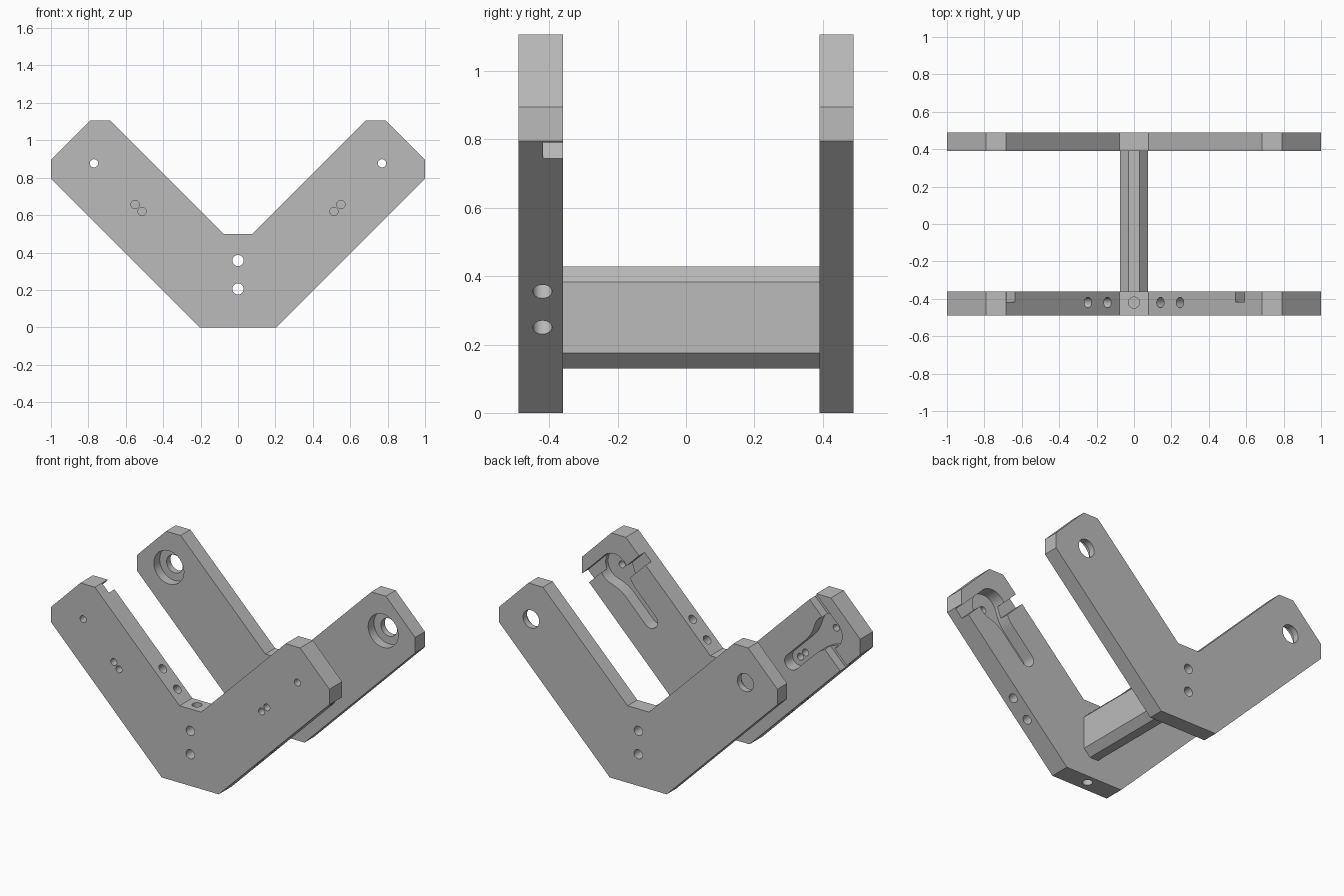
import bpy, bmesh, math
from mathutils import Vector, Matrix

if "Cube" in bpy.data.objects:
    bpy.data.objects.remove(bpy.data.objects["Cube"], do_unlink=True)

grey = bpy.data.materials.new("plain_grey")
grey.use_nodes = True
grey.diffuse_color = (0.5, 0.5, 0.5, 1)
grey.node_tree.nodes["Principled BSDF"].inputs["Base Color"].default_value = (0.5, 0.5, 0.5, 1)


def to_object(name, bm):
    bmesh.ops.recalc_face_normals(bm, faces=bm.faces)
    mesh = bpy.data.meshes.new(name)
    bm.to_mesh(mesh)
    bm.free()
    mesh.materials.append(grey)
    obj = bpy.data.objects.new(name, mesh)
    bpy.context.scene.collection.objects.link(obj)
    return obj


def prism(name, outline, y0, y1):
    """Extrude an x-z outline from y0 to y1."""
    bm = bmesh.new()
    face = bm.faces.new([bm.verts.new((x, y0, z)) for x, z in outline])
    ext = bmesh.ops.extrude_face_region(bm, geom=[face])
    verts = [v for v in ext["geom"] if isinstance(v, bmesh.types.BMVert)]
    bmesh.ops.translate(bm, verts=verts, vec=(0, y1 - y0, 0))
    return to_object(name, bm)


def rod(start, end, radius):
    """Cylinder between two points, used as a drill."""
    a, b = Vector(start), Vector(end)
    turn = (b - a).to_track_quat('Z', 'Y').to_matrix().to_4x4()
    bm = bmesh.new()
    bmesh.ops.create_cone(bm, cap_ends=True, segments=32, radius1=radius, radius2=radius,
                          depth=(b - a).length, matrix=Matrix.Translation((a + b) / 2) @ turn)
    return to_object("drill", bm)


def cut(obj, cutters):
    """Subtract every cutter, then remove it."""
    bpy.context.view_layer.objects.active = obj
    for c in cutters:
        c.hide_render = True
        mod = obj.modifiers.new("cut", 'BOOLEAN')
        mod.operation, mod.solver, mod.object = 'DIFFERENCE', 'EXACT', c
        bpy.ops.object.modifier_apply(modifier=mod.name)
        bpy.data.objects.remove(c, do_unlink=True)


def smooth(obj):
    bpy.ops.object.select_all(action='DESELECT')
    obj.select_set(True)
    bpy.context.view_layer.objects.active = obj
    bpy.ops.object.shade_smooth_by_angle(angle=math.radians(30))


# Main dimensions
FRONT, FRONT_IN, BACK_IN, BACK = -0.49, -0.36, 0.39, 0.49
MID = -0.42
PIVOT = (0.77, 0.877)
half = [(0.205, 0), (1, 0.795), (1, 0.895), (0.79, 1.107), (0.685, 1.107), (0.077, 0.5)]
outline = half + [(-x, z) for x, z in reversed(half)]


def bolt_holes():
    return [rod((0, -0.6, z), (0, 0.6, z), 0.03) for z in (0.205, 0.357)]


def pocket_profile():
    """Round head blending into a narrow slot, in (along arm, across arm)."""
    r, w, tail = 0.1, 0.05, -0.373
    top = [(r * math.cos(math.radians(a)), r * math.sin(math.radians(a))) for a in range(0, 121, 10)]
    d0, v0 = top[-1]
    for i in range(1, 9):
        t = i / 8
        top.append((d0 - 0.13 * t, w + (v0 - w) * (1 - t) ** 2))
    top += [(tail - w * math.sin(math.radians(a)), w * math.cos(math.radians(a)))
            for a in range(0, 91, 15)]
    top[-1] = (tail - w, 0)
    return top + [(d, -v) for d, v in reversed(top[1:-1])]


# Front plate with drilled arms
front_plate = prism("front_plate", outline, FRONT, FRONT_IN)
cutters = bolt_holes()
cutters += [rod((0, MID, 0.6), (0, MID, 0.4), 0.03), rod((0, MID, -0.1), (0, MID, 0.1), 0.03)]
for side in (1, -1):
    u = Vector((side, 1)).normalized()
    v = Vector((-u.y, u.x))
    centre = Vector((side * PIVOT[0], PIVOT[1]))

    def place(points):
        return [tuple(centre + u * d + v * e) for d, e in points]

    # Pocket and the two offset cord grooves on the inner face
    cutters.append(prism("pocket", place(pocket_profile()), FRONT_IN - 0.082, FRONT_IN + 0.05))
    for s in (1, -1):
        groove = [(s * 0.032, 0), (s * 0.099, 0), (s * 0.099, -s * 0.5), (s * 0.032, -s * 0.5)]
        cutters.append(prism("groove", place(groove), FRONT_IN - 0.058, FRONT_IN + 0.05))
    # Small holes through the plate
    for x, z in (PIVOT, (0.55, 0.657), (0.513, 0.62)):
        cutters.append(rod((side * x, -0.6, z), (side * x, -0.3, z), 0.022))
    # Holes across the arm
    for x, z in ((0.14, 0.565), (0.245, 0.67)):
        cutters.append(rod((side * (x - 0.1), MID, z + 0.1), (side * (x + 0.42), MID, z - 0.42), 0.028))
cut(front_plate, cutters)
smooth(front_plate)

# Back plate with counterbored pivot holes
back_plate = prism("back_plate", outline, BACK_IN, BACK)
cutters = bolt_holes()
for side in (1, -1):
    x, z = side * PIVOT[0], PIVOT[1]
    cutters.append(rod((x, 0.3, z), (x, 0.45, z), 0.108))
    cutters.append(rod((x, 0.35, z), (x, 0.6, z), 0.058))
cut(back_plate, cutters)
smooth(back_plate)

# Chamfered spacer bar between the plates
quarter = [(0.03, 0.13), (0.075, 0.175), (0.075, 0.383), (0.03, 0.428)]
spacer = prism("spacer_bar", quarter + [(-x, z) for x, z in reversed(quarter)], FRONT_IN, BACK_IN)
cut(spacer, bolt_holes())
smooth(spacer)
